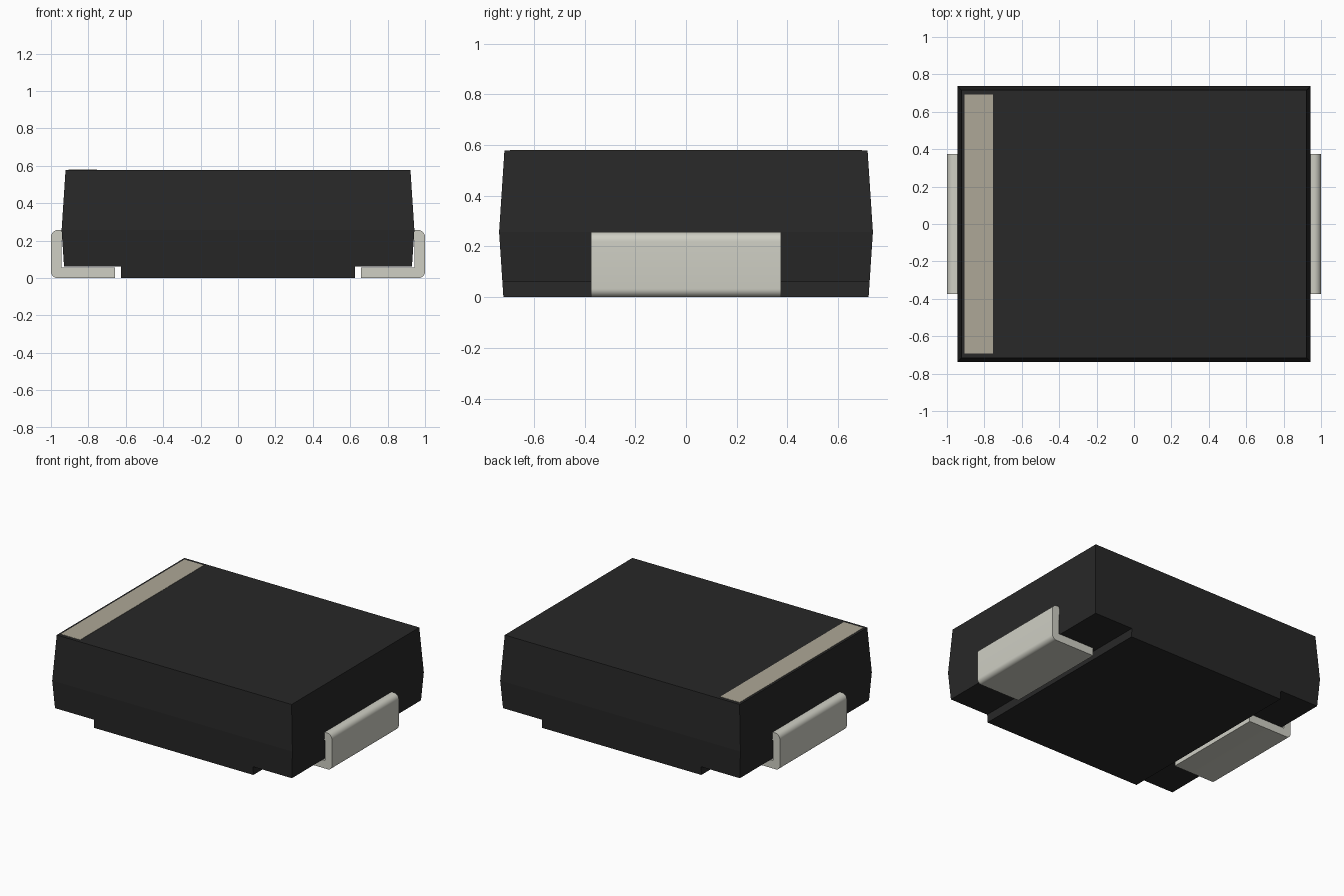
import bpy, bmesh
from math import sin, cos, radians

if "Cube" in bpy.data.objects:
    bpy.data.objects.remove(bpy.data.objects["Cube"])


def material(name, rgb):
    m = bpy.data.materials.new(name)
    m.diffuse_color = (*rgb, 1)
    m.use_nodes = True
    m.node_tree.nodes["Principled BSDF"].inputs["Base Color"].default_value = m.diffuse_color
    return m


BLACK = material("black_plastic", (0.021, 0.021, 0.021))
METAL = material("tinned_metal", (0.62, 0.62, 0.55))
BAND = material("band_paint", (0.42, 0.39, 0.31))


def loft(name, sections, mat):
    """Join equal-length point loops into a closed solid."""
    bm = bmesh.new()
    rings = [[bm.verts.new(p) for p in s] for s in sections]
    n = len(rings[0])
    for a, b in zip(rings, rings[1:]):
        for i in range(n):
            j = (i + 1) % n
            bm.faces.new((a[i], a[j], b[j], b[i]))
    bm.faces.new(rings[0][::-1])
    bm.faces.new(rings[-1])
    bmesh.ops.recalc_face_normals(bm, faces=bm.faces[:])
    mesh = bpy.data.meshes.new(name)
    bm.to_mesh(mesh)
    bm.free()
    obj = bpy.data.objects.new(name, mesh)
    mesh.materials.append(mat)
    bpy.context.collection.objects.link(obj)
    return obj


def rect(hx, hy, z, cx=0):
    return [(cx + sx * hx, sy * hy, z) for sx, sy in ((-1, -1), (1, -1), (1, 1), (-1, 1))]


def arc(cx, cz, r, a0, a1, steps=8):
    angles = [radians(a0 + (a1 - a0) * i / steps) for i in range(steps + 1)]
    return [(cx + r * cos(a), cz + r * sin(a)) for a in angles]


# Moulded case, widest at the parting line, with a full-depth foot below
loft("case", [rect(0.93, 0.724, 0.06), rect(0.943, 0.737, 0.257), rect(0.922, 0.716, 0.578)], BLACK)
loft("case_foot", [rect(0.625, 0.72, 0), rect(0.625, 0.724, 0.06)], BLACK)

# Polarity band printed on the top
loft("polarity_band", [rect(0.076, 0.693, 0.57, -0.83), rect(0.076, 0.693, 0.58, -0.83)], BAND)

# Folded leads: out of the case, down the end and under it
T = 0.056
profile = [(0.657, 0)]
profile += arc(0.967, 0.033, 0.033, -90, 0)
profile += arc(0.962, 0.219, 0.038, 0, 90)
profile += [(0.90, 0.257), (0.90, 0.257 - T), (1 - T, 0.257 - T)]
profile += [(1 - T, T), (0.657, T)]
for name, side in (("right_lead", 1), ("left_lead", -1)):
    lead = loft(name, [[(side * x, y, z) for x, z in profile] for y in (-0.375, 0.375)], METAL)
    bpy.ops.object.select_all(action='DESELECT')
    lead.select_set(True)
    bpy.context.view_layer.objects.active = lead
    bpy.ops.object.shade_smooth_by_angle(angle=radians(30))
